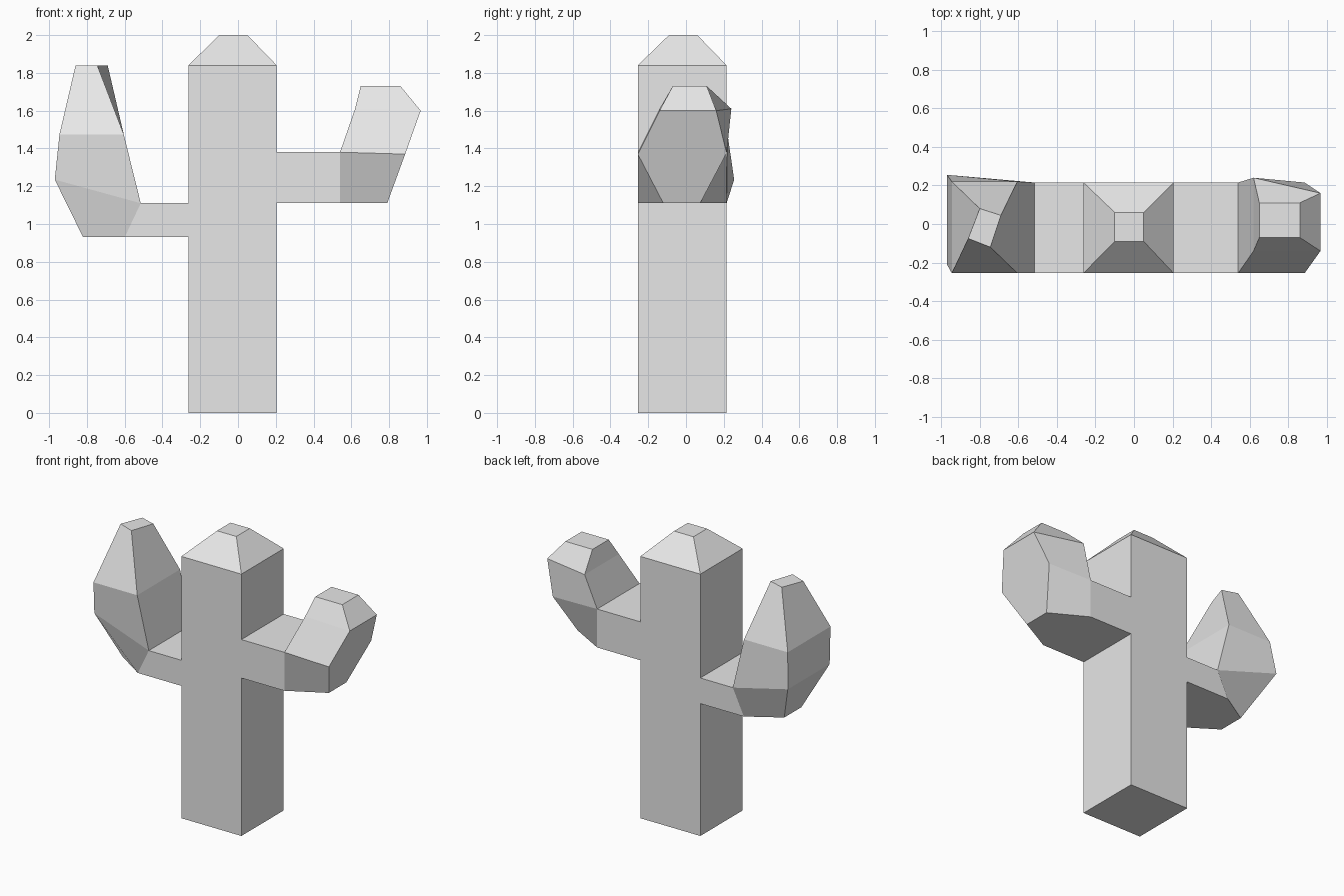
import bpy
import bmesh

cube = bpy.data.objects.get("Cube")
if cube:
    bpy.data.objects.remove(cube, do_unlink=True)

grey = bpy.data.materials.new("plain grey")
grey.use_nodes = True
colour = (0.8, 0.8, 0.8, 1)
grey.diffuse_color = colour
grey.node_tree.nodes["Principled BSDF"].inputs["Base Color"].default_value = colour

FRONT, BACK = -0.255, 0.215        # depth shared by the trunk and the arm roots
TRUNK_LEFT, TRUNK_RIGHT = 0.205, -0.262


def rectangle(x0, x1, y0, y1, z):
    """Four corners, in the order inner front, outer front, outer back, inner back."""
    return [(x0, y0, z), (x1, y0, z), (x1, y1, z), (x0, y1, z)]


def stack(name, rings, root_x=None):
    """Loft four-sided rings; root_x joins the lowest inner side back to the trunk."""
    bm = bmesh.new()
    loops = [[bm.verts.new(p) for p in ring] for ring in rings]
    bm.faces.new(loops[0])
    bm.faces.new(loops[-1])
    inner_side = None
    for low, high in zip(loops, loops[1:]):
        for i in range(4):
            j = (i + 1) % 4
            face = bm.faces.new((low[i], low[j], high[j], high[i]))
            if inner_side is None and i == 3:
                inner_side = face
    if root_x is not None:
        # pull the inner side out into the horizontal branch
        out = bmesh.ops.extrude_discrete_faces(bm, faces=[inner_side])["faces"][0]
        for v in out.verts:
            v.co.x = root_x
    bmesh.ops.recalc_face_normals(bm, faces=bm.faces)
    mesh = bpy.data.meshes.new(name)
    bm.to_mesh(mesh)
    bm.free()
    mesh.materials.append(grey)
    obj = bpy.data.objects.new(name, mesh)
    bpy.context.collection.objects.link(obj)
    return obj


# Square trunk with a tapered cap
stack("trunk", [
    rectangle(TRUNK_RIGHT, TRUNK_LEFT, FRONT, BACK, 0),
    rectangle(TRUNK_RIGHT, TRUNK_LEFT, FRONT, BACK, 1.84),
    rectangle(-0.1, 0.05, -0.09, 0.06, 2),
])

# Short arm, leaning outward
stack("left_arm", [
    [(0.54, FRONT, 1.11), (0.79, -0.12, 1.11), (0.79, 0.075, 1.11), (0.54, BACK, 1.11)],
    [(0.54, FRONT, 1.38), (0.885, FRONT, 1.37), (0.885, BACK, 1.375), (0.54, BACK, 1.38)],
    [(0.62, -0.14, 1.61), (0.967, -0.14, 1.6), (0.967, 0.16, 1.6), (0.62, 0.24, 1.61)],
    rectangle(0.65, 0.86, -0.07, 0.11, 1.73),
], TRUNK_LEFT)

# Tall arm, with a bulging middle and a twisted narrow tip
stack("right_arm", [
    [(-0.6, FRONT, 0.93), (-0.82, -0.11, 0.93), (-0.82, 0.08, 0.93), (-0.6, BACK, 0.93)],
    [(-0.515, FRONT, 1.11), (-0.97, -0.21, 1.235), (-0.97, 0.255, 1.235), (-0.515, BACK, 1.11)],
    [(-0.605, FRONT, 1.475), (-0.945, FRONT, 1.475), (-0.945, 0.22, 1.475), (-0.605, 0.22, 1.475)],
    [(-0.745, -0.12, 1.84), (-0.86, -0.075, 1.84), (-0.8, 0.08, 1.84), (-0.69, 0.045, 1.84)],
], TRUNK_RIGHT)
